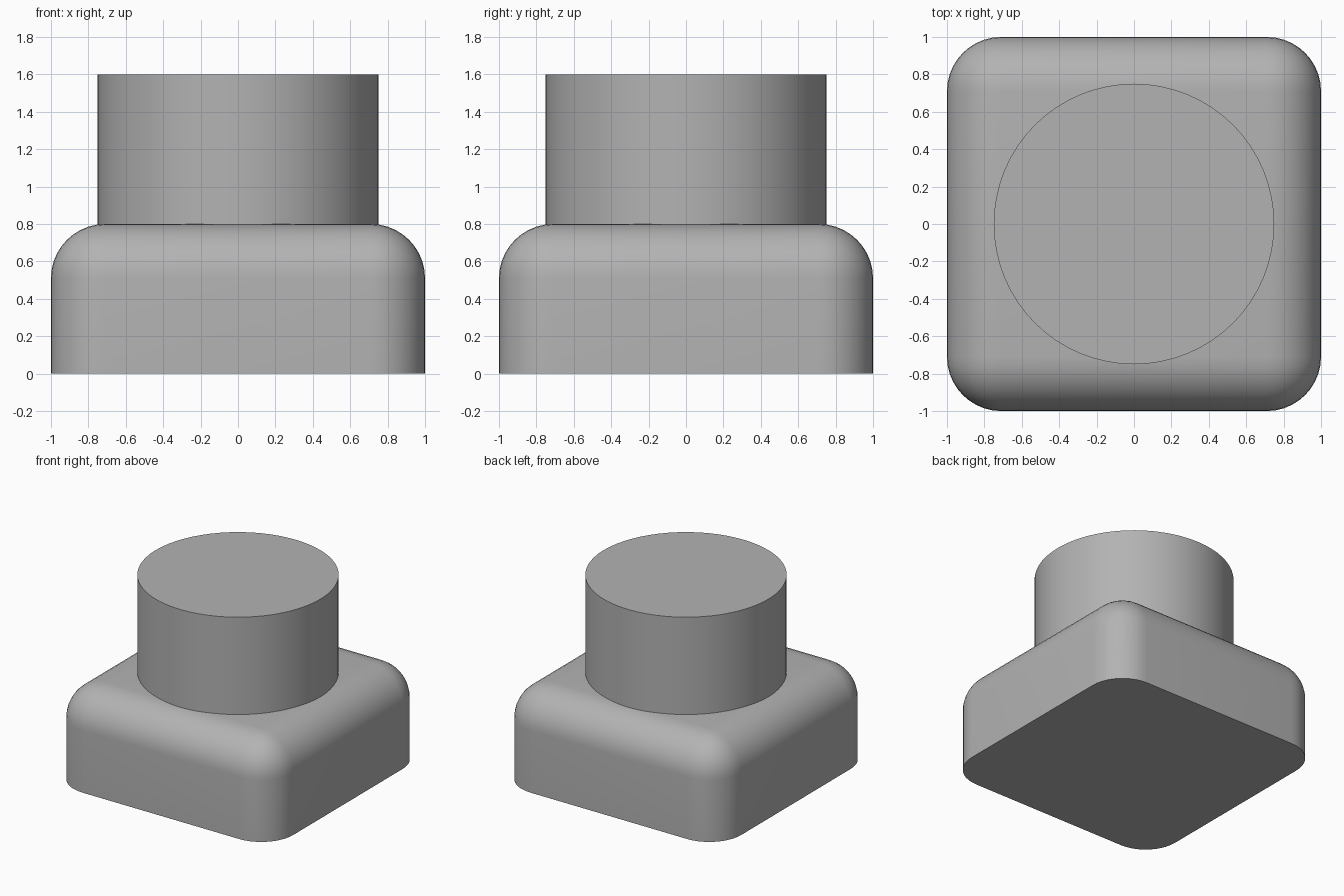
import bpy
import bmesh
from math import radians

cube = bpy.data.objects.get("Cube")
if cube:
    bpy.data.objects.remove(cube, do_unlink=True)

# Single plain grey
grey = bpy.data.materials.new("plain_grey")
grey.use_nodes = True
colour = (0.45, 0.45, 0.45, 1)
grey.diffuse_color = colour
grey.node_tree.nodes["Principled BSDF"].inputs["Base Color"].default_value = colour


def finish(obj, name):
    obj.name = name
    obj.data.name = name
    obj.data.materials.append(grey)
    bpy.ops.object.select_all(action="DESELECT")
    obj.select_set(True)
    bpy.context.view_layer.objects.active = obj
    bpy.ops.object.shade_smooth_by_angle(angle=radians(35))


# Square base: rounded sides and top, sharp flat underside
height, radius = 0.8, 0.29
bpy.ops.mesh.primitive_cube_add(size=2, location=(0, 0, height / 2))
base = bpy.context.object
base.scale.z = height / 2
bpy.ops.object.transform_apply(location=True, scale=True)
bm = bmesh.new()
bm.from_mesh(base.data)
rounded = [e for e in bm.edges if any(v.co.z > 0.1 for v in e.verts)]
bmesh.ops.bevel(bm, geom=rounded, offset=radius, offset_type="OFFSET",
                segments=10, profile=0.5, affect="EDGES", clamp_overlap=True)
bm.to_mesh(base.data)
bm.free()
finish(base, "rounded_base")

# Round stud standing on the base, sunk slightly into it
stud_top, stud_foot = 1.6, 0.75
bpy.ops.mesh.primitive_cylinder_add(
    vertices=64, radius=0.75, depth=stud_top - stud_foot,
    location=(0, 0, (stud_top + stud_foot) / 2))
finish(bpy.context.object, "round_stud")
